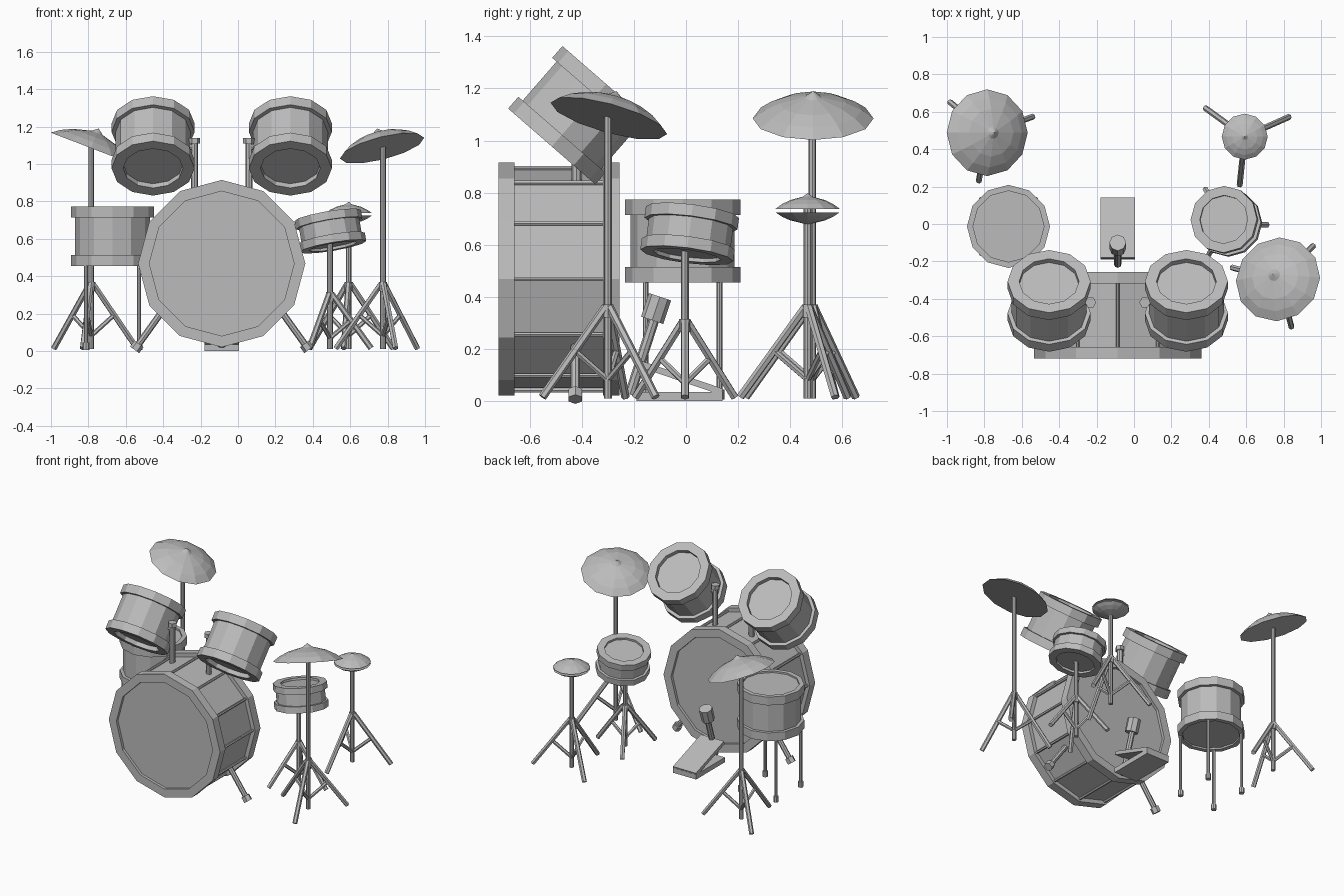
import bpy, bmesh, math
from mathutils import Vector, Matrix

cube = bpy.data.objects.get("Cube")
if cube:
    bpy.data.objects.remove(cube, do_unlink=True)

grey = bpy.data.materials.new("plain grey")
grey.use_nodes = True
GREY = (0.5, 0.5, 0.5, 1)
grey.diffuse_color = GREY
grey.node_tree.nodes["Principled BSDF"].inputs["Base Color"].default_value = GREY
UP = Vector((0, 0, 1))


def finish(bm, name):
    bmesh.ops.recalc_face_normals(bm, faces=bm.faces)
    mesh = bpy.data.meshes.new(name)
    bm.to_mesh(mesh)
    bm.free()
    mesh.materials.append(grey)
    obj = bpy.data.objects.new(name, mesh)
    bpy.context.collection.objects.link(obj)
    return obj


def lathe(name, profile, centre, axis=UP, sides=12):
    """Spin (radius, height) points around an axis through centre."""
    bm = bmesh.new()
    verts = [bm.verts.new((r, 0, z)) for r, z in profile]
    edges = [bm.edges.new(pair) for pair in zip(verts, verts[1:])]
    bmesh.ops.spin(bm, geom=verts + edges, cent=(0, 0, 0), axis=UP,
                   angle=math.tau, steps=sides, use_duplicate=False)
    bmesh.ops.remove_doubles(bm, verts=bm.verts, dist=0.0005)
    turn = UP.rotation_difference(Vector(axis)).to_matrix().to_4x4()
    bm.transform(Matrix.Translation(centre) @ turn)
    return finish(bm, name)


def rod(name, start, end, radius, sides=8):
    start, end = Vector(start), Vector(end)
    length = (end - start).length
    return lathe(name, [(0, 0), (radius, 0), (radius, length), (0, length)],
                 start, end - start, sides)


def slab(name, size, centre, tilt=0):
    bm = bmesh.new()
    bmesh.ops.create_cube(bm, size=1)
    bm.transform(Matrix.Translation(centre) @ Matrix.Rotation(tilt, 4, 'X')
                 @ Matrix.Diagonal((*size, 1)))
    return finish(bm, name)


def drum(name, centre, axis, height, hoop_r, shell_r, head_r, hoop_h, recess):
    """Shell with a raised hoop and a sunken head at each end."""
    half = height / 2
    top = [(shell_r, half - hoop_h), (hoop_r, half - hoop_h), (hoop_r, half),
           (head_r, half), (head_r, half - recess), (0, half - recess)]
    bottom = [(r, -z) for r, z in reversed(top)]
    return lathe(name, bottom + top, centre, axis)


def cymbal(name, centre, axis, radius, height):
    shape = [(0, 0), (1, 0), (0.8, 0.3), (0.55, 0.55), (0.14, 0.78), (0, 1)]
    lathe(name, [(r * radius, z * height) for r, z in shape], centre, axis)


def stand(name, x, y, top, hub, spread, first_angle):
    """Pole on a tripod with a brace to each leg."""
    rod(name + "_pole", (x, y, 0.01), (x, y, top), 0.015)
    rod(name + "_hub", (x, y, hub - 0.05), (x, y, hub), 0.022)
    for i in range(3):
        a = math.radians(first_angle + 120 * i)
        def at(r, z):
            return (x + r * math.cos(a), y + r * math.sin(a), z)
        rod(f"{name}_leg_{i + 1}", at(0.01, hub - 0.01), at(spread, 0.015), 0.016, 6)
        rod(f"{name}_brace_{i + 1}", at(0, hub * 0.22), at(spread * 0.5, hub * 0.52), 0.012, 6)


# Bass drum with tension rods
BX, BY, BZ = -0.087, -0.488, 0.468
drum("bass_drum", (BX, BY, BZ), (0, 1, 0), 0.464, 0.447, 0.418, 0.387, 0.062, 0.02)
for i in range(12):
    a = math.tau * i / 12
    x, z = BX + 0.427 * math.cos(a), BZ + 0.427 * math.sin(a)
    rod(f"bass_tension_rod_{i + 1}", (x, BY - 0.2, z), (x, BY + 0.2, z), 0.009, 6)

# Parts mirrored about the bass drum: spurs, tom posts, toms
tilt = math.radians(41)
for side, label in ((-1, "right"), (1, "left")):
    hip = Vector((BX + side * 0.32, -0.425, 0.21))
    toe = Vector((BX + side * 0.46, -0.425, 0.015))
    rod(f"{label}_spur", hip, toe, 0.018)
    along = (toe - hip).normalized()
    rod(f"{label}_spur_foot", toe - along * 0.03, toe + along * 0.01, 0.03, 6)

    px = BX + side * 0.145
    rod(f"{label}_tom_post", (px, -0.42, 0.83), (px, -0.42, 1.12), 0.019)
    rod(f"{label}_tom_post_cap", (px, -0.42, 1.11), (px, -0.42, 1.14), 0.03, 6)
    rod(f"{label}_tom_arm", (px, -0.42, 1.09), (px + side * 0.06, -0.42, 1.09), 0.015)
    drum(f"{label}_rack_tom", (BX + side * 0.367, -0.411, 1.097),
         (0, math.sin(tilt), math.cos(tilt)), 0.318, 0.222, 0.2, 0.16, 0.06, 0.03)

# Floor tom on four legs
FX, FY = -0.671, -0.013
drum("floor_tom", (FX, FY, 0.614), UP, 0.32, 0.222, 0.2, 0.19, 0.06, 0.012)
for sx in (-1, 1):
    for sy in (-1, 1):
        x, y = FX + sx * 0.142, FY + sy * 0.142
        rod("floor_tom_leg", (x, y, 0.03), (x, y, 0.5), 0.011)
        rod("floor_tom_foot", (x, y, 0.005), (x, y, 0.045), 0.018)

# Snare drum
stand("snare_stand", 0.492, -0.004, 0.59, 0.315, 0.22, 0)
drum("snare_drum", (0.494, 0.014, 0.642), (-0.17, 0.13, 1), 0.17, 0.18, 0.163, 0.13, 0.045, 0.015)

# Cymbals on tall stands
stand("right_cymbal_stand", -0.785, 0.485, 1.1, 0.37, 0.26, 20)
cymbal("right_cymbal", (-0.785, 0.488, 1.085), (0.358, 0, 0.934), 0.232, 0.112)
stand("left_cymbal_stand", 0.775, -0.3, 1.1, 0.37, 0.26, 45)
cymbal("left_cymbal", (0.77, -0.296, 1.085), (-0.24, 0.26, 0.935), 0.232, 0.112)

# Hi-hat pair
stand("hi_hat_stand", 0.592, 0.467, 0.78, 0.37, 0.26, 24)
cymbal("hi_hat_top", (0.592, 0.467, 0.738), UP, 0.123, 0.06)
cymbal("hi_hat_bottom", (0.592, 0.467, 0.724), -UP, 0.123, 0.055)

# Kick pedal and beater
slab("pedal_base", (0.185, 0.33, 0.035), (BX, -0.025, 0.0175))
slab("pedal_board", (0.185, 0.34, 0.025), (BX, -0.022, 0.09), -0.33)
rod("beater_shaft", (BX, -0.215, 0.025), (BX, -0.12, 0.32), 0.02)
rod("beater_head", (BX, -0.13, 0.31), (BX, -0.1, 0.4), 0.045)
